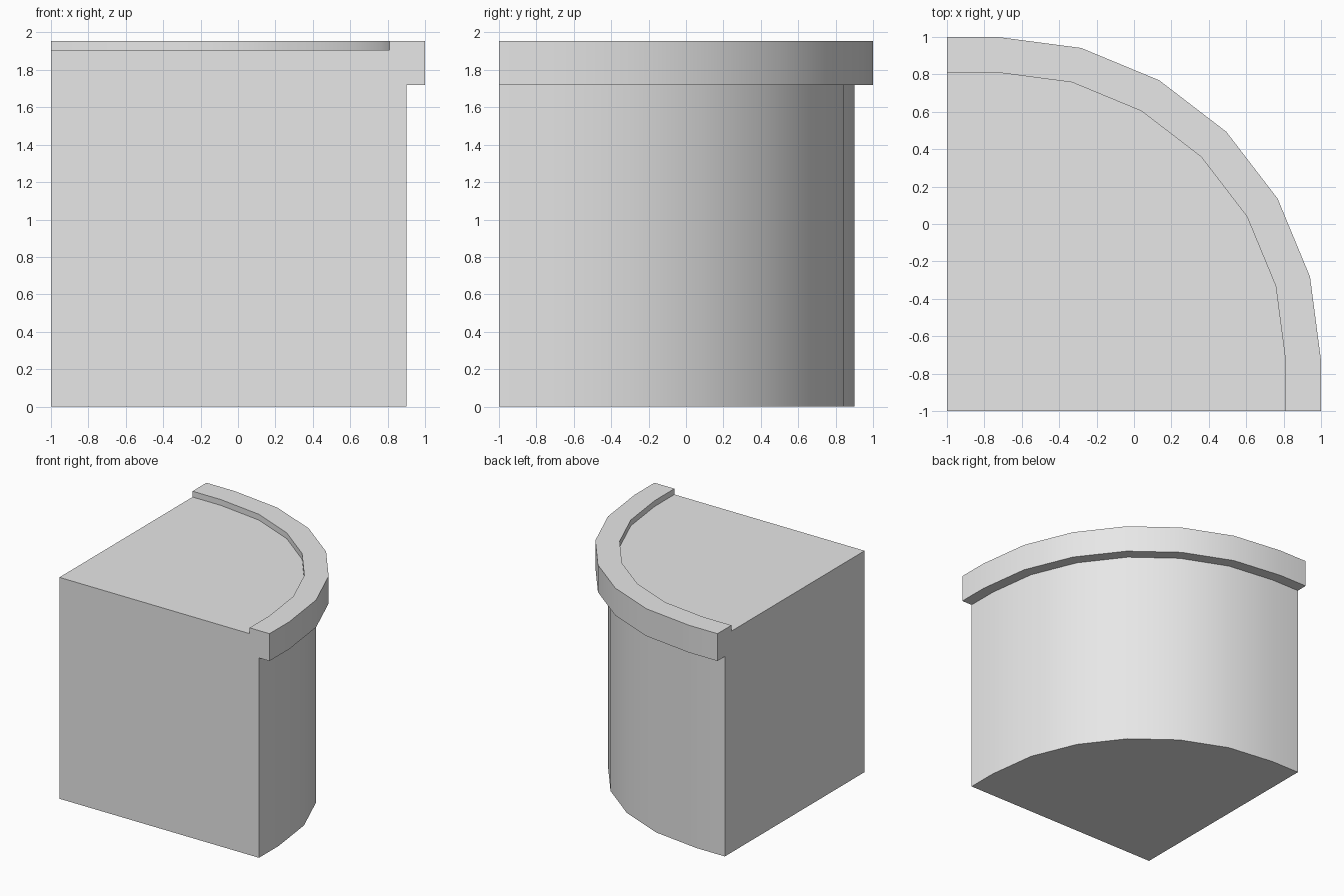
import bpy
import bmesh
from math import cos, sin, radians

cube = bpy.data.objects.get("Cube")
if cube:
    bpy.data.objects.remove(cube, do_unlink=True)

# Plain light grey for the whole solid
grey = bpy.data.materials.new("light_grey")
grey.use_nodes = True
colour = (0.8, 0.8, 0.8, 1)
grey.diffuse_color = colour
grey.node_tree.nodes["Principled BSDF"].inputs["Base Color"].default_value = colour

CENTRE = -0.73      # arc centre on both x and y
STEPS = 6           # segments in the quarter arc
FLOOR = 1.905       # height of the sunken top
# Wall and lip section: (radius, height), from the foot up and over the lip
SECTION = [(1.63, 0), (1.63, 1.72), (1.73, 1.72),
           (1.73, 1.955), (1.54, 1.955), (1.54, FLOOR)]


def outline(radius):
    """Rounded quarter outline with a short straight run at each end."""
    arc = [(CENTRE + radius * cos(radians(90 * i / STEPS)),
            CENTRE + radius * sin(radians(90 * i / STEPS)))
           for i in range(STEPS + 1)]
    return [(CENTRE + radius, -1)] + arc + [(-1, CENTRE + radius)]


bm = bmesh.new()
rows = [[bm.verts.new((x, y, z)) for x, y in outline(r)] for r, z in SECTION]
corner_low = bm.verts.new((-1, -1, 0))
corner_high = bm.verts.new((-1, -1, FLOOR))

# Curved wall, lip underside, lip side, lip top and inner step
for low, high in zip(rows, rows[1:]):
    for i in range(len(low) - 1):
        bm.faces.new((low[i], low[i + 1], high[i + 1], high[i]))

# Underside, sunken top and the two flat cut sides
bm.faces.new([corner_low] + rows[0])
bm.faces.new([corner_high] + rows[-1])
for end in (0, -1):
    bm.faces.new([corner_low] + [row[end] for row in rows] + [corner_high])

bmesh.ops.recalc_face_normals(bm, faces=bm.faces)
mesh = bpy.data.meshes.new("quarter_round_block")
bm.to_mesh(mesh)
bm.free()
mesh.materials.append(grey)

block = bpy.data.objects.new("quarter_round_block", mesh)
bpy.context.collection.objects.link(block)

# Smooth curved sides with crisp corners
bpy.ops.object.select_all(action='DESELECT')
block.select_set(True)
bpy.context.view_layer.objects.active = block
bpy.ops.object.shade_smooth_by_angle(angle=radians(30))
